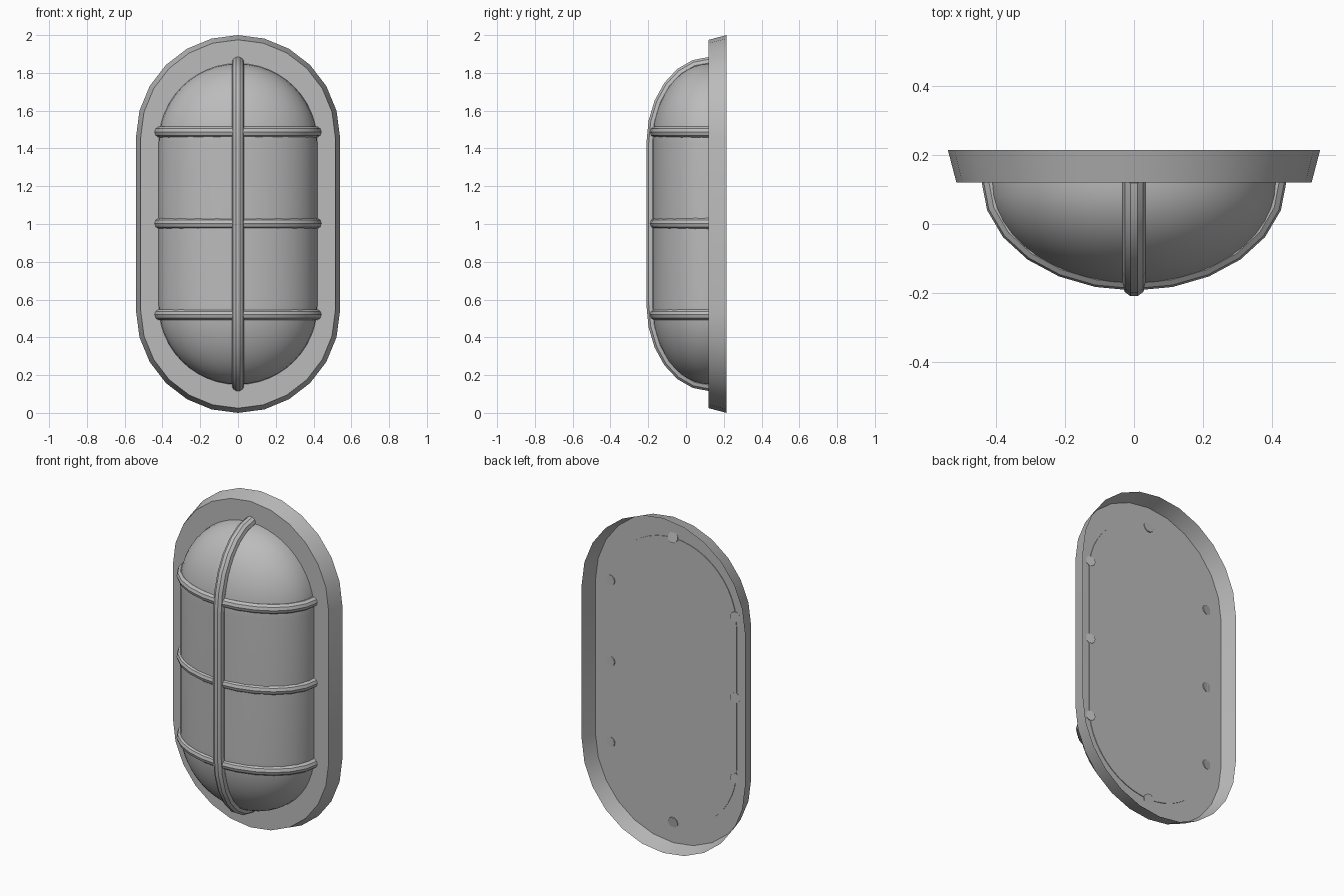
import bpy, bmesh
from math import sin, cos, pi, radians

cube = bpy.data.objects.get("Cube")
if cube:
    bpy.data.objects.remove(cube, do_unlink=True)

GREY = (0.5, 0.5, 0.5, 1.0)
grey = bpy.data.materials.new("plain grey")
grey.use_nodes = True
grey.diffuse_color = GREY
grey.node_tree.nodes["Principled BSDF"].inputs["Base Color"].default_value = GREY

BACK, FLANGE, MID_Z = 0.215, 0.12, 1.0


def finish(obj):
    """Give the part its colour and smooth its shallow edges."""
    obj.data.materials.append(grey)
    bpy.ops.object.select_all(action="DESELECT")
    obj.select_set(True)
    bpy.context.view_layer.objects.active = obj
    if obj.type == "CURVE":
        bpy.ops.object.convert(target="MESH")
    bpy.ops.object.shade_smooth_by_angle(angle=radians(35))


def stadium(radius, half_length, y, steps):
    """Upright outline with two round ends."""
    points = []
    for end in (0, 1):
        shift = half_length if end == 0 else -half_length
        for i in range(steps + 1):
            a = pi * (end + i / steps)
            points.append((radius * cos(a), y, MID_Z + shift + radius * sin(a)))
    return points


def loft(name, outlines, cap_first=False):
    """Skin a row of matching outlines."""
    bm = bmesh.new()
    rings = [[bm.verts.new(p) for p in outline] for outline in outlines]
    n = len(rings[0])
    for a, b in zip(rings, rings[1:]):
        for i in range(n):
            j = (i + 1) % n
            bm.faces.new((a[i], a[j], b[j], b[i]))
    if cap_first:
        bm.faces.new(rings[0])
    bmesh.ops.remove_doubles(bm, verts=bm.verts[:], dist=0.0001)
    bmesh.ops.recalc_face_normals(bm, faces=bm.faces[:])
    mesh = bpy.data.meshes.new(name)
    bm.to_mesh(mesh)
    bm.free()
    obj = bpy.data.objects.new(name, mesh)
    bpy.context.collection.objects.link(obj)
    finish(obj)


def rod(name, points, radius):
    """Round bar along a path."""
    curve = bpy.data.curves.new(name, "CURVE")
    curve.dimensions = "3D"
    curve.bevel_depth = radius
    curve.bevel_resolution = 3
    curve.use_fill_caps = True
    spline = curve.splines.new("POLY")
    spline.points.add(len(points) - 1)
    for target, p in zip(spline.points, points):
        target.co = (*p, 1)
    obj = bpy.data.objects.new(name, curve)
    bpy.context.collection.objects.link(obj)
    finish(obj)


# Tapered mounting base, open at the back
loft("mounting_base", [stadium(0.54, 0.46, BACK, 12),
                       stadium(0.515, 0.46, FLANGE, 12),
                       stadium(0.41, 0.46 - 0.03, FLANGE, 12)])

# Domed lens with a flat back
levels = 12
dome = [stadium(0.42, 0.43, FLANGE + 0.004, 24)]
for k in range(levels + 1):
    a = pi / 2 * k / levels
    dome.append(stadium(0.42 * cos(a), 0.43, FLANGE - 0.297 * sin(a), 24))
loft("lens_dome", dome, cap_first=True)

# Three guard bars across the lens
for place, z in (("lower", 0.52), ("middle", 1.003), ("upper", 1.487)):
    arc = [(0.412 * cos(pi * i / 12), FLANGE + 0.005 - 0.288 * sin(pi * i / 12), z)
           for i in range(13)]
    rod(place + "_guard_bar", arc, 0.03)

# Upright guard bar over the full height
path = []
for side in (1, -1):
    quarter = [(0, FLANGE + 0.005 - 0.303 * sin(pi * i / 12),
                MID_Z + side * (0.43 + 0.423 * cos(pi * i / 12))) for i in range(7)]
    path += quarter if side == 1 else quarter[::-1]
rod("upright_guard_bar", path, 0.033)
